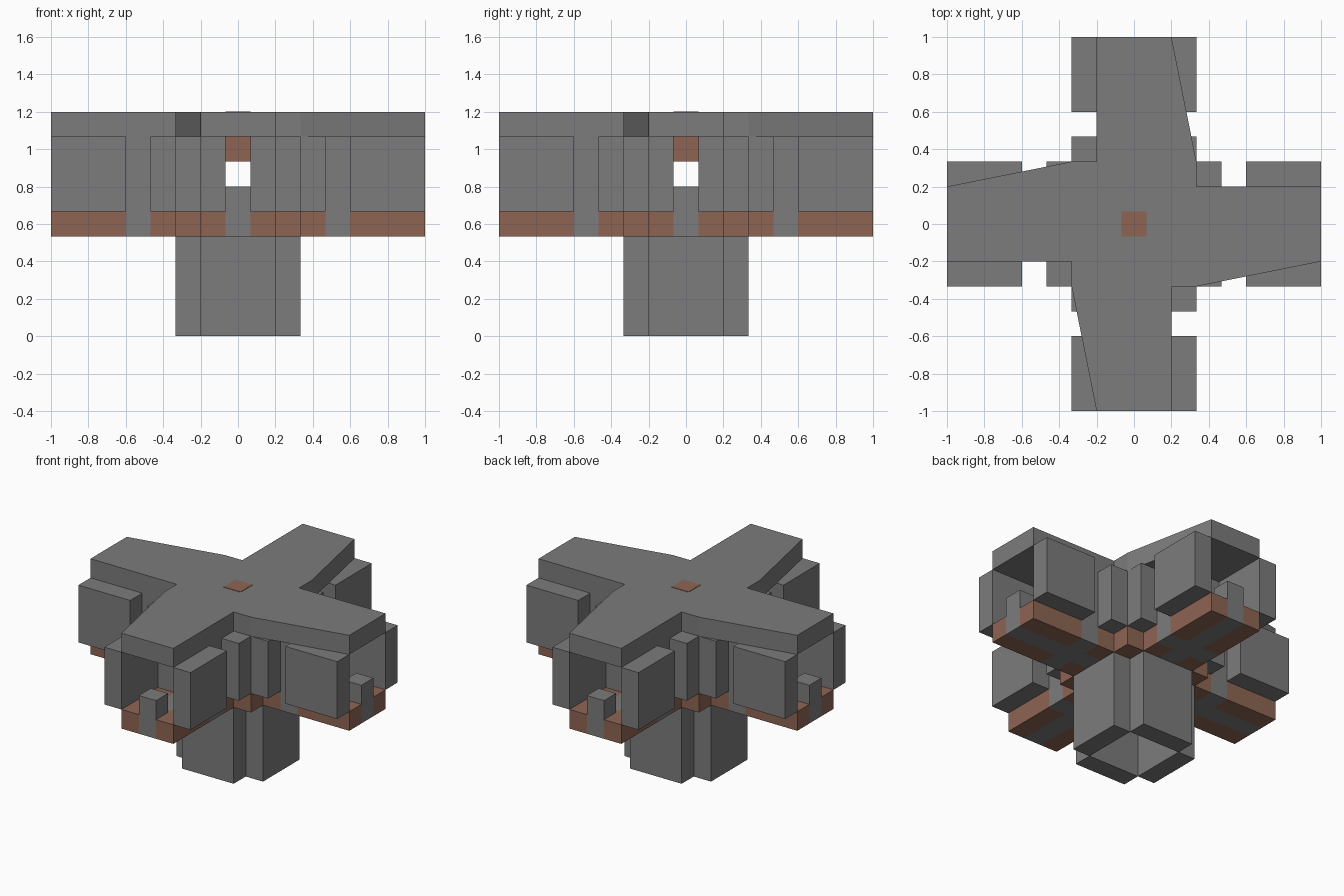
import bpy
import bmesh
from mathutils import Matrix, Vector
from math import pi

U = 2 / 15  # one block

cube = bpy.data.objects.get("Cube")
if cube:
    bpy.data.objects.remove(cube, do_unlink=True)


def material(name, rgb):
    m = bpy.data.materials.new(name)
    m.use_nodes = True
    m.diffuse_color = (*rgb, 1)
    m.node_tree.nodes["Principled BSDF"].inputs["Base Color"].default_value = (*rgb, 1)
    return m


STONE = material("stone grey", (0.2, 0.2, 0.2))
WOOD = material("wood brown", (0.27, 0.13, 0.088))


def finish(name, bm, mat):
    bmesh.ops.recalc_face_normals(bm, faces=bm.faces)
    mesh = bpy.data.meshes.new(name)
    bm.to_mesh(mesh)
    bm.free()
    mesh.materials.append(mat)
    obj = bpy.data.objects.new(name, mesh)
    bpy.context.collection.objects.link(obj)


def boxes(name, mat, x, y, z, turns=4, mirror=False):
    """Box given by block ranges, repeated around z and optionally mirrored in y."""
    bm = bmesh.new()
    lo, hi = Vector((x[0], y[0], z[0])) * U, Vector((x[1], y[1], z[1])) * U
    for side in ((1, -1) if mirror else (1,)):
        for turn in range(turns):
            place = (Matrix.Rotation(turn * pi / 2, 4, "Z")
                     @ Matrix.Diagonal((1, side, 1, 1))
                     @ Matrix.Translation((lo + hi) / 2)
                     @ Matrix.Diagonal((*(hi - lo), 1)))
            bmesh.ops.create_cube(bm, size=1, matrix=place)
    finish(name, bm, mat)


def prism(name, mat, outline, z, turns=4):
    """Extrude a plan whose outline is one quarter repeated around z."""
    bm = bmesh.new()
    points = []
    for turn in range(turns):
        spin = Matrix.Rotation(turn * pi / 2, 4, "Z")
        points += [spin @ Vector((x * U, y * U, z[0] * U)) for x, y in outline]
    face = bm.faces.new([bm.verts.new(p) for p in points])
    top = bmesh.ops.extrude_face_region(bm, geom=[face])["geom"]
    bmesh.ops.translate(bm, vec=(0, 0, (z[1] - z[0]) * U),
                        verts=[v for v in top if isinstance(v, bmesh.types.BMVert)])
    finish(name, bm, mat)


# Hollow trunk of four walls
boxes("trunk_wall", STONE, (1.5, 2.5), (-1.5, 1.5), (0, 4))

# Floor: grey cross lanes, brown planks, grey bands under the pillars
prism("floor_lanes", STONE, [(7.5, -.5), (7.5, .5), (.5, .5)], (4, 5))
boxes("floor_centre", WOOD, (.5, 2.5), (.5, 2.5), (4, 5))
boxes("floor_inner_plank", WOOD, (2.5, 3.5), (.5, 1.5), (4, 5), mirror=True)
boxes("floor_outer_plank", WOOD, (4.5, 7.5), (.5, 1.5), (4, 5), mirror=True)

# Walls and posts
boxes("arm_pillar", STONE, (3.5, 4.5), (.5, 1.5), (4, 8), mirror=True)
boxes("arm_wall", STONE, (4.5, 7.5), (1.5, 2.5), (5, 8), mirror=True)
boxes("corner_post", STONE, (2.5, 3.5), (1.5, 2.5), (5, 8), mirror=True)
boxes("end_post", STONE, (6.5, 7.5), (-.5, .5), (5, 6))

# Cross-shaped roof with a brown centre block
prism("roof", STONE, [(7.5, -1.5), (7.5, 1.5), (2.5, 1.5), (2.5, 2.5), (1.5, 2.5)][:4], (8, 9))
boxes("roof_centre_block", WOOD, (-.5, .5), (-.5, .5), (7, 9.02), turns=1)
